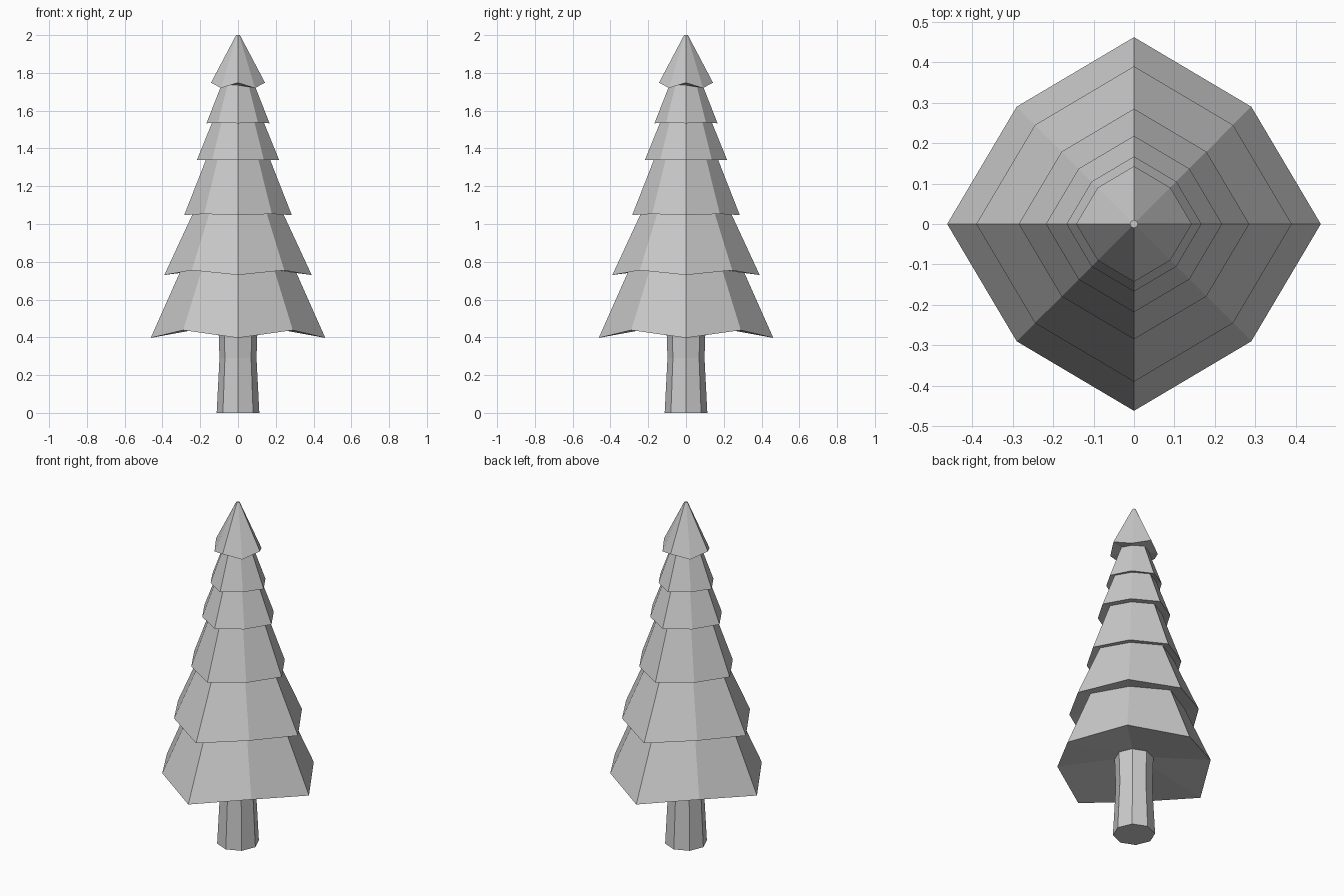
import bpy, bmesh
from math import cos, sin, pi

if "Cube" in bpy.data.objects:
    bpy.data.objects.remove(bpy.data.objects["Cube"])

SIDES = 8


def ring_stack(name, rings):
    """Octagonal stack: each ring is (axis radius, axis z, diagonal radius, diagonal z)."""
    bm = bmesh.new()
    loops = []
    for ra, za, rd, zd in rings:
        loop = []
        for i in range(SIDES):
            r, z = (rd, zd) if i % 2 else (ra, za)
            a = 2 * pi * i / SIDES
            loop.append(bm.verts.new((r * cos(a), r * sin(a), z)))
        loops.append(loop)
    for lo, hi in zip(loops, loops[1:]):
        for i in range(SIDES):
            j = (i + 1) % SIDES
            bm.faces.new((lo[i], lo[j], hi[j], hi[i]))
    bm.faces.new(loops[0][::-1])
    bm.faces.new(loops[-1])
    bmesh.ops.recalc_face_normals(bm, faces=bm.faces)
    mesh = bpy.data.meshes.new(name)
    bm.to_mesh(mesh)
    bm.free()
    obj = bpy.data.objects.new(name, mesh)
    bpy.context.collection.objects.link(obj)
    return obj


# Trunk, slightly waisted, running up into the foliage
ring_stack("trunk", [(r, z, r, z) for r, z in ((0.113, 0), (0.098, 0.29), (0.105, 0.5))])

# Foliage tiers: rim radius, rim z at axis corners, rim z at diagonals,
# then the neck radius and z where the tier meets the underside of the next
tiers = [
    (0.462, 0.397, 0.438, 0.303, 0.755),
    (0.390, 0.730, 0.755, 0.237, 1.060),
    (0.285, 1.047, 1.053, 0.168, 1.345),
    (0.218, 1.338, 1.340, 0.134, 1.545),
    (0.167, 1.533, 1.538, 0.088, 1.735),
    (0.143, 1.748, 1.720, 0.010, 2.000),
]
DIAG = 0.888
rings = [(0.09, 0.47, 0.09, 0.47)]
for rim, za, zd, neck, zn in tiers:
    rings.append((rim, za, rim * DIAG, zd))
    rings.append((neck, zn, neck * 0.9, zn))
ring_stack("foliage", rings)
